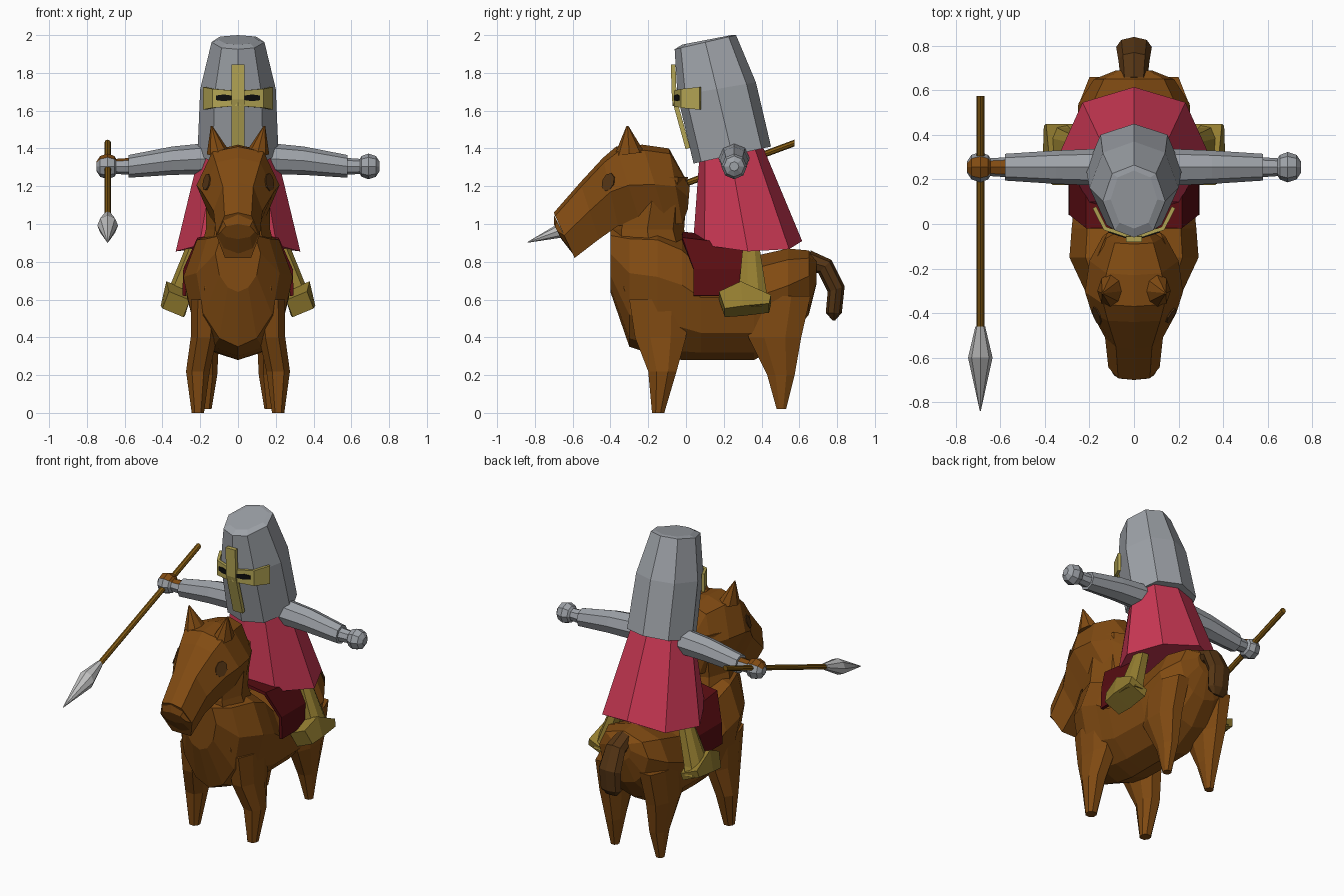
import bpy, bmesh, math
from mathutils import Vector
from mathutils.bvhtree import BVHTree

cube = bpy.data.objects.get("Cube")
if cube:
    bpy.data.objects.remove(cube)


def material(name, r, g, b):
    mat = bpy.data.materials.new(name)
    mat.use_nodes = True
    mat.diffuse_color = (r, g, b, 1)
    mat.node_tree.nodes["Principled BSDF"].inputs["Base Color"].default_value = (r, g, b, 1)
    return mat


coat = material("chestnut_coat", .22, .07, .006)
dark_coat = material("dark_brown", .09, .035, .007)
crimson = material("crimson_cloth", .6, .04, .09)
maroon = material("maroon_cloth", .1, .004, .006)
gold = material("helmet_gold", .46, .38, .09)
olive = material("boot_gold", .3, .21, .03)
steel = material("steel", .34, .36, .39)
bright = material("bright_steel", .52, .52, .52)
wood = material("spear_wood", .22, .1, .006)
black = material("black", .004, .004, .004)

# Half outlines: (share of half width, share of the way from start to end)
ROUND = [(0, 0), (.71, .15), (1, .5), (.71, .85), (0, 1)]
BARREL = [(0, 0), (.45, .07), (.82, .26), (1, .6), (.75, .88), (0, 1)]
HELM = [(0, 0), (.62, .1), (1, .5), (.7, .88), (0, 1)]
HEAD = [(0, 0), (.6, 0), (1, .5), (.62, .93), (0, 1)]
BOX = [(1, 0), (1, 1)]
X, Y = Vector((1, 0, 0)), Vector((0, 1, 0))


def section(a, b, width, outline, side=X, sag=0):
    """Closed ring running from point a to point b and back, mirrored along side."""
    a, b = Vector(a), Vector(b)

    def point(u, t):
        return a.lerp(b, t) + side * u * width - Vector((0, 0, sag * abs(u)))
    back = [(-u, t) for u, t in reversed(outline) if u]
    return [point(u, t) for u, t in outline + back]


def mesh_object(name, verts, faces, mats):
    mesh = bpy.data.meshes.new(name)
    mesh.from_pydata(verts, [], faces)
    bm = bmesh.new()
    bm.from_mesh(mesh)
    bmesh.ops.recalc_face_normals(bm, faces=bm.faces)
    bm.to_mesh(mesh)
    bm.free()
    for mat in mats:
        mesh.materials.append(mat)
    obj = bpy.data.objects.new(name, mesh)
    bpy.context.collection.objects.link(obj)
    return obj


def loft(name, rings, *mats, flip=1):
    n = len(rings[0])
    verts = [(p.x * flip, p.y, p.z) for ring in rings for p in ring]
    faces = [(k * n + i, k * n + (i + 1) % n, (k + 1) * n + (i + 1) % n, (k + 1) * n + i)
             for k in range(len(rings) - 1) for i in range(n)]
    faces += [tuple(range(n)), tuple(range(len(verts) - n, len(verts)))]
    return mesh_object(name, verts, faces, mats)


def strip(name, pairs, mat, thickness):
    verts = [p for pair in pairs for p in pair]
    faces = [(i, i + 1, i + 3, i + 2) for i in range(0, len(verts) - 2, 2)]
    obj = mesh_object(name, verts, faces, [mat])
    solid = obj.modifiers.new("thickness", "SOLIDIFY")
    solid.thickness, solid.offset = thickness, 0
    return obj


def side_rings(rows, outline, x=0):
    """Rows of (start y, start z, end y, end z, half width)."""
    return [section((x, ya, za), (x, yb, zb), w, outline) for ya, za, yb, zb, w in rows]


# Horse trunk, from chest to rump: y, bottom, top, half width
trunk = [(-.4, .64, .98, .12), (-.3, .35, 1, .22), (-.15, .3, 1, .29), (-.02, .28, .94, .28),
         (.08, .28, .83, .27), (.36, .28, .83, .26), (.54, .38, .87, .25),
         (.65, .52, .86, .18), (.69, .68, .82, .08)]
loft("horse_body", side_rings([(y, lo, y, hi, w) for y, lo, hi, w in trunk], BARREL), coat)

# Neck, from the shoulders up
neck = [(.5, -.35, .1, .24), (.66, -.4, .08, .25), (.97, -.4, -.01, .17), (1.25, -.33, .01, .17)]
loft("horse_neck", side_rings([(f, z, b, z, w) for z, f, b, w in neck], ROUND), coat)

# Head, from the muzzle to the nape: jaw point, crown point, half width
head = loft("horse_head", side_rings([
    (-.59, .82, -.7, 1.06, .115), (-.46, .92, -.56, 1.22, .13), (-.36, .99, -.44, 1.35, .19),
    (-.24, 1, -.37, 1.41, .22), (-.1, 1, -.23, 1.42, .2), (-.02, 1, -.09, 1.4, .14),
    (.01, 1.08, .02, 1.2, .05)], HEAD), coat)
loft("muzzle_front", side_rings([(-.59, .83, -.7, 1.05, .11), (-.66, .92, -.7, 1, .09)], ROUND), coat)

# Tail
loft("horse_tail", side_rings([
    (.64, .74, .66, .86, .06), (.7, .74, .77, .81, .07), (.75, .64, .84, .67, .08),
    (.74, .53, .825, .53, .075), (.775, .49, .79, .49, .04)], ROUND), dark_coat)

# Ears, eyes and legs in mirrored pairs
tree = BVHTree.FromPolygons([v.co for v in head.data.vertices],
                            [tuple(p.vertices) for p in head.data.polygons])
front_leg = [(.6, -.3, .02, .1, .25), (.4, -.27, 0, .11, .25), (.22, -.2, -.05, .15, .275),
             (0, -.18, -.115, .18, .245)]
rear_leg = [(.62, .32, .66, .08, .24), (.4, .33, .61, .1, .24), (.2, .43, .575, .11, .21),
            (.02, .48, .53, .14, .19)]
LEG = [(.5, 0), (1, .3), (1, .7), (.5, 1)]
for flip, tag in ((1, "left"), (-1, "right")):
    for part, rows in (("front_leg", front_leg), ("rear_leg", rear_leg)):
        rings = [section(((i + o) / 2, f, z), ((i + o) / 2, b, z), (o - i) / 2, LEG)
                 for z, f, b, i, o in rows]
        loft(f"{tag}_{part}", rings, coat, flip=flip)
    loft(f"{tag}_ear", [section((.1, -.38, 1.36), (.1, -.22, 1.38), .065, ROUND),
                        section((.14, -.315, 1.52), (.14, -.305, 1.52), .004, ROUND)],
         coat, flip=flip)
    spot, normal, _, _ = tree.find_nearest(Vector((flip * .22, -.44, 1.24)))
    along = normal.cross(X).normalized()
    across = normal.cross(along)
    disc = []
    for height in (-.003, .004):
        disc.append([spot + normal * height + along * .05 * math.cos(a) + across * .038 * math.sin(a)
                     for a in (i * math.tau / 8 for i in range(8))])
    loft(f"{tag}_eye", disc, dark_coat)

# Saddle cloth draped over the back
cloth = [(.285, .62), (.28, .76), (.21, .88), (0, .91)]
cloth += [(-x, z) for x, z in reversed(cloth[:-1])]
strip("saddle_cloth", [((x, -.02 + .06 * (z < .8), z + .04 * (z > .8)), (x, .32, z))
                       for x, z in cloth], maroon, .02)

# Rider tunic and helmet
loft("tunic", [section((0, .04, .93), (0, .615, .91), .33, HELM, sag=.065),
               section((0, .07, 1.34), (0, .39, 1.45), .2, HELM)], crimson)
loft("helmet", side_rings([
    (.04, 1.32, .45, 1.41, .215), (-.045, 1.68, .37, 1.75, .2), (-.06, 1.925, .265, 2, .14),
    (-.02, 1.95, .24, 2, .105)], HELM), steel)

# Helmet cross and eye slits
strip("cross_upright", [((-.035, y, z), (.035, y, z)) for y, z in
                        ((.01, 1.4), (-.062, 1.66), (-.068, 1.845))], gold, .025)
band = [(.178, .075, .06), (.13, -.02, .05), (0, -.062, .04)]
band += [(-x, y, h) for x, y, h in reversed(band[:-1])]
strip("cross_band", [((x, y, 1.665 - h), (x, y, 1.665 + h)) for x, y, h in band], gold, .018)
for flip, tag in ((1, "left"), (-1, "right")):
    strip(f"{tag}_eye_slit", [((flip * x, -.072 + x * .323, 1.668 - h),
                               (flip * x, -.072 + x * .323, 1.668 + h))
                              for x, h in ((.034, .012), (.075, .018), (.115, .012))], black, .007)

# Arms, hands and boots: arm rows are x, centre height, radius
arm = [(.1, 1.35, .085), (.35, 1.335, .075), (.58, 1.305, .06)]
hand = [(.57, 1.305, .045), (.645, 1.305, .04), (.655, 1.305, .055), (.69, 1.305, .068),
        (.73, 1.305, .055), (.75, 1.305, .025)]
for flip, tag in ((1, "left"), (-1, "right")):
    for part, rows in (("arm", arm), ("hand", hand)):
        rings = [section((x, .255, z - r), (x, .255, z + r), r, ROUND, Y) for x, z, r in rows]
        obj = loft(f"{tag}_{part}", rings, steel, coat, flip=flip)
        if (part, tag) == ("hand", "right"):
            for face in obj.data.polygons:
                face.material_index = int(face.normal.z > .5)
    loft(f"{tag}_shin", [section((.235, .3, .87), (.235, .39, .87), .045, LEG),
                         section((.315, .28, .66), (.315, .43, .62), .055, LEG),
                         section((.335, .28, .56), (.335, .45, .57), .06, LEG)],
         olive, flip=flip)
    lean = Vector((.92, 0, .38))
    loft(f"{tag}_foot", [section((.345, .205, .53), (.31, .175, .62), .06, BOX, lean),
                         section((.345, .3, .54), (.315, .29, .67), .07, BOX, lean),
                         section((.345, .44, .555), (.335, .45, .6), .065, BOX, lean)],
         olive, flip=flip)

# Spear: rows are y and radius, following one slanted line
def spear_rings(rows):
    rings = []
    for y, r in rows:
        z = 1.215 + .372 * y
        rings.append(section((-.69, y, z - r), (-.69, y, z + r), r, ROUND, X))
    return rings


loft("spear_shaft", spear_rings([(.575, .018), (-.48, .018)]), wood)
loft("spear_tip", spear_rings([(-.46, .022), (-.6, .055), (-.84, .002)]), bright)
